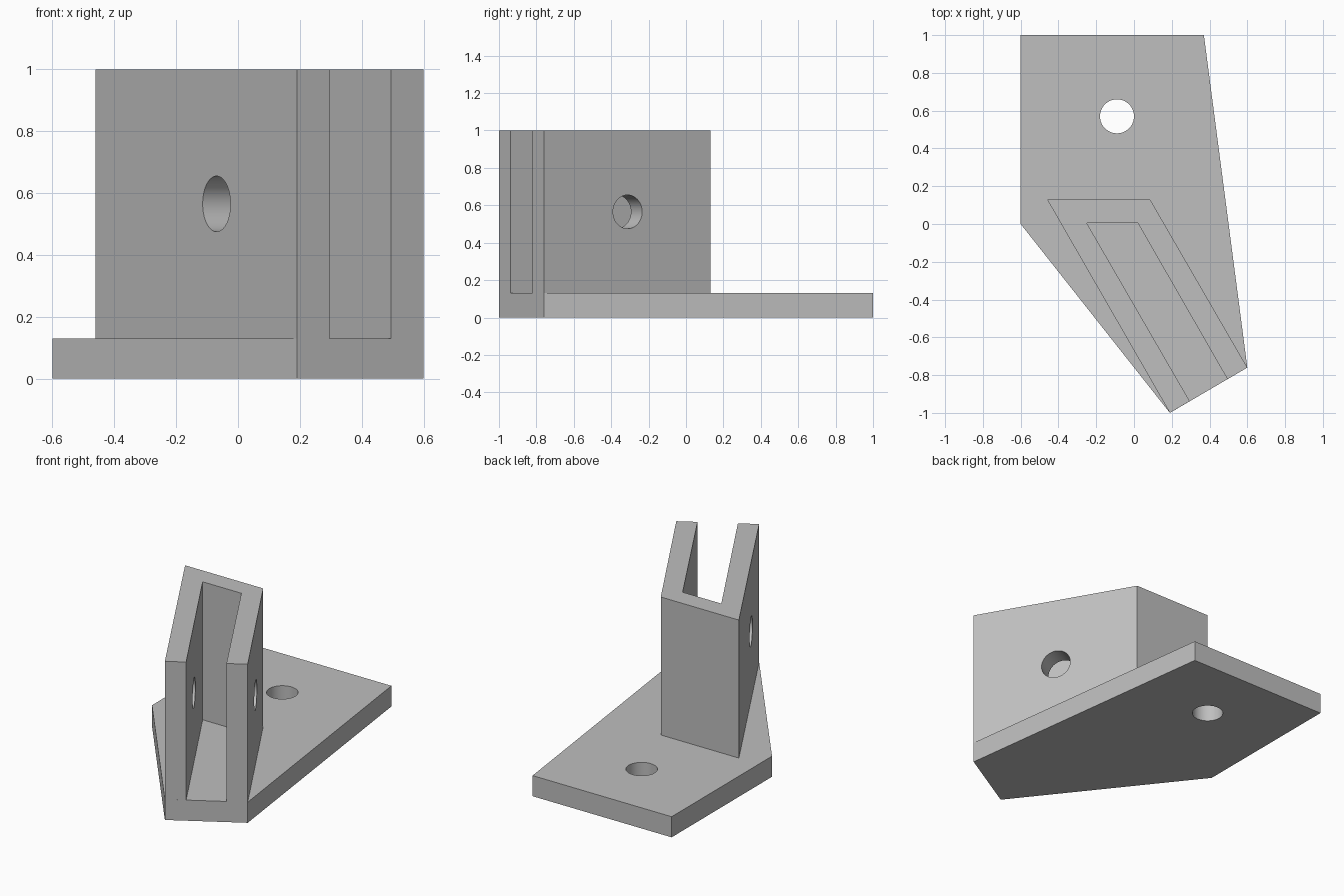
import bpy
import bmesh
import math
from mathutils import Matrix, Vector

cube = bpy.data.objects.get("Cube")
if cube:
    bpy.data.objects.remove(cube)

BASE_TOP = 0.13
HOLE_RADIUS = 0.09

steel = bpy.data.materials.new("grey_metal")
steel.use_nodes = True
colour = (0.52, 0.52, 0.52, 1)
steel.diffuse_color = colour
steel.node_tree.nodes["Principled BSDF"].inputs["Base Color"].default_value = colour


def add_object(name, bm):
    bmesh.ops.recalc_face_normals(bm, faces=bm.faces)
    mesh = bpy.data.meshes.new(name)
    bm.to_mesh(mesh)
    bm.free()
    mesh.materials.append(steel)
    obj = bpy.data.objects.new(name, mesh)
    bpy.context.collection.objects.link(obj)
    return obj


def prism(name, outline, bottom, top):
    bm = bmesh.new()
    face = bm.faces.new([bm.verts.new((x, y, bottom)) for x, y in outline])
    grown = bmesh.ops.extrude_face_region(bm, geom=[face])["geom"]
    verts = [v for v in grown if isinstance(v, bmesh.types.BMVert)]
    bmesh.ops.translate(bm, verts=verts, vec=(0, 0, top - bottom))
    return add_object(name, bm)


def hole_cutter(name, centre, axis, length):
    bm = bmesh.new()
    turn = Vector((0, 0, 1)).rotation_difference(axis).to_matrix().to_4x4()
    bmesh.ops.create_cone(bm, cap_ends=True, segments=64, radius1=HOLE_RADIUS,
                          radius2=HOLE_RADIUS, depth=length,
                          matrix=Matrix.Translation(centre) @ turn)
    return add_object(name, bm)


def boolean(target, other, operation):
    mod = target.modifiers.new(other.name, "BOOLEAN")
    mod.object = other
    mod.operation = operation
    mod.solver = "EXACT"
    bpy.context.view_layer.objects.active = target
    bpy.ops.object.modifier_apply(modifier=mod.name)
    bpy.data.objects.remove(other)


# Corners shared by the base plate and the clevis
front_left = (0.6, -0.76)
front_right = (0.19, -1)

# Five-sided base plate
bracket = prism("mounting_bracket",
                [(-0.6, 1), (-0.6, 0), front_right, front_left, (0.37, 1)],
                0, BASE_TOP)

# Slanted U-shaped clevis, open to the front
clevis = prism("clevis",
               [(-0.46, 0.13), front_right, (0.295, -0.938), (-0.25, 0.005),
                (0.02, 0.005), (0.495, -0.822), front_left, (0.085, 0.13)],
               BASE_TOP, 1)
boolean(bracket, clevis, "UNION")

# Bolt hole in the plate and pin hole through both clevis walls
plate_hole = hole_cutter("plate_hole", (-0.09, 0.57, 0), Vector((0, 0, 1)), 1)
pin_axis = Vector((math.cos(math.pi / 6), math.sin(math.pi / 6), 0))
pin_hole = hole_cutter("pin_hole", (0.137, -0.43, 0.565), pin_axis, 1)
for cutter in (plate_hole, pin_hole):
    boolean(bracket, cutter, "DIFFERENCE")

# Round hole walls, crisp flat faces
bpy.ops.object.select_all(action="DESELECT")
bracket.select_set(True)
bpy.context.view_layer.objects.active = bracket
bpy.ops.object.shade_smooth_by_angle(angle=math.radians(7))
